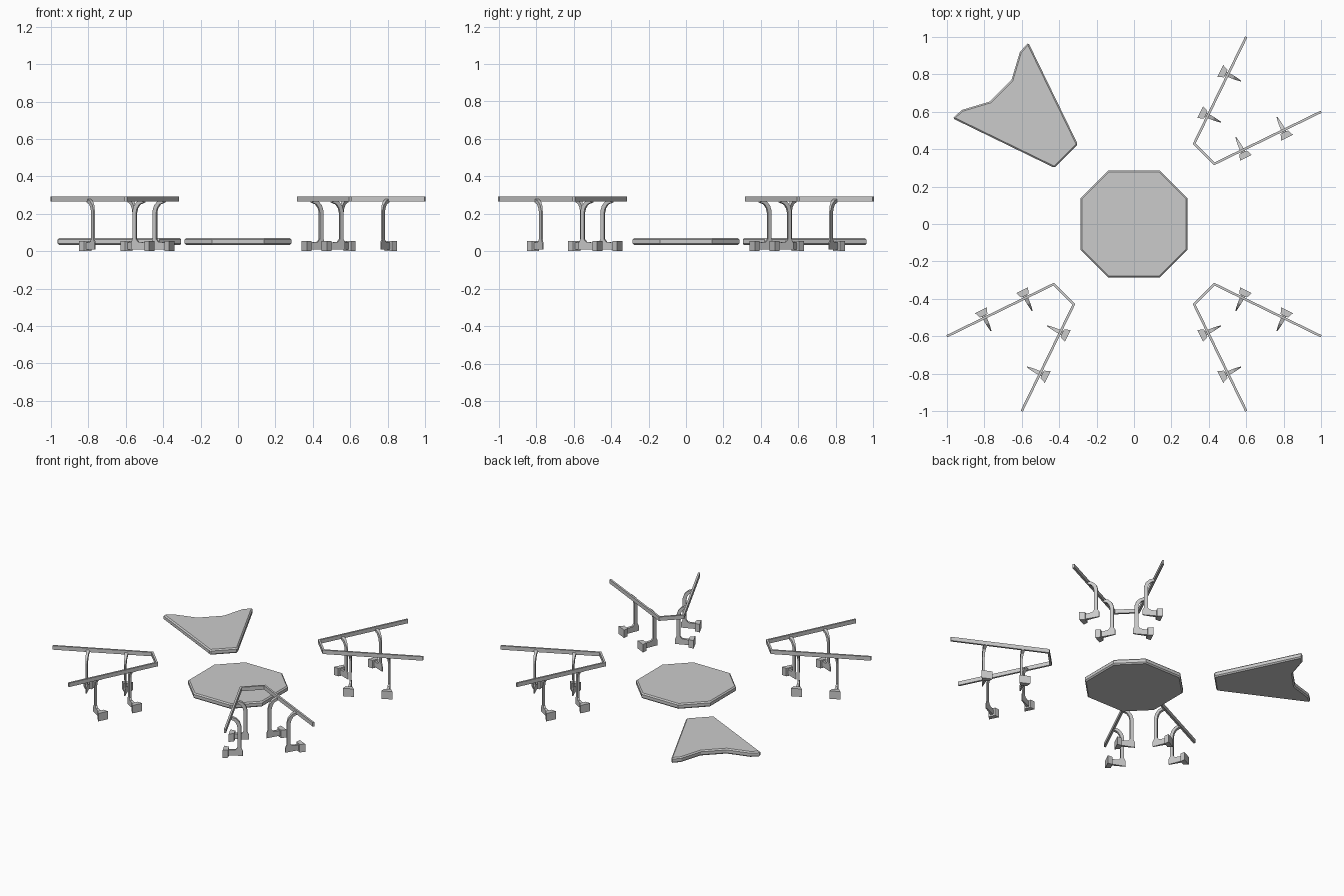
import bpy, bmesh
from mathutils import Vector

if "Cube" in bpy.data.objects:
    bpy.data.objects.remove(bpy.data.objects["Cube"])


def finish(name, bm):
    bmesh.ops.recalc_face_normals(bm, faces=bm.faces)
    me = bpy.data.meshes.new(name)
    bm.to_mesh(me)
    bm.free()
    ob = bpy.data.objects.new(name, me)
    bpy.context.collection.objects.link(ob)
    return ob


def prism(bm, bottom, top):
    """Solid between two matching loops of points."""
    a = [bm.verts.new(p) for p in bottom]
    b = [bm.verts.new(p) for p in top]
    n = len(a)
    bm.faces.new(a[::-1])
    bm.faces.new(b)
    for i in range(n):
        j = (i + 1) % n
        bm.faces.new((a[i], a[j], b[j], b[i]))


def slab(name, pts, z0, z1):
    bm = bmesh.new()
    prism(bm, [(x, y, z0) for x, y in pts], [(x, y, z1) for x, y in pts])
    ob = finish(name, bm)
    m = ob.modifiers.new("chamfer", 'BEVEL')
    m.width, m.segments, m.limit_method = 0.008, 1, 'ANGLE'
    m.angle_limit = 1.2
    return ob


# centre octagonal table
a, b = 0.285, 0.14
slab("octagon_slab", [(b, -a), (a, -b), (a, b), (b, a), (-b, a), (-a, b), (-a, -b), (-b, -a)], 0.033, 0.07)

# corner slab, symmetric about the diagonal
half = [(0.30, 0.425), (0.565, 0.97), (0.61, 0.92), (0.655, 0.77)]
outline = half + [(y, x) for x, y in half[::-1]]
slab("corner_slab", [(-x, y) for x, y in outline], 0.033, 0.07)

# rail path and support positions for the (+, +) corner
PATH = [Vector(p) for p in ((0.60, 1.0), (0.322, 0.43), (0.43, 0.322), (1.0, 0.60))]
ARM = (PATH[0] - PATH[1]).normalized()
INWARD = Vector((ARM.y, -ARM.x))
SUPPORTS = [(PATH[1] + ARM * d) for d in (0.165, 0.41)]

# bracket side profile: (distance inward, height, half thickness)
PROFILE = [(-0.022, 0.010, .010), (0.078, 0.010, .003), (0.078, 0.045, .003), (0.068, 0.065, .004),
           (0.068, 0.215, .004), (0.058, 0.245, .006), (0.035, 0.268, .009), (0.006, 0.278, .011),
           (-0.004, 0.278, .011), (-0.004, 0.262, .011), (0.025, 0.250, .009), (0.039, 0.230, .008),
           (0.045, 0.205, .007), (0.045, 0.065, .007), (0.033, 0.050, .008), (-0.022, 0.045, .010)]
# foot plan: (distance inward, sideways)
FOOT = [(-0.045, -0.035), (-0.012, -0.022), (-0.012, 0.022), (-0.045, 0.035)]


def rail(name, sx, sy):
    bm = bmesh.new()
    w = 0.0065
    # mitred offset of the open path on both sides
    segs = [(PATH[i + 1] - PATH[i]).normalized() for i in range(3)]
    nrm = [Vector((-s.y, s.x)) for s in segs]
    offs = [nrm[0]]
    for i in (0, 1):
        m = (nrm[i] + nrm[i + 1]).normalized()
        offs.append(m / m.dot(nrm[i]))
    offs.append(nrm[2])
    loop = [p + o * w for p, o in zip(PATH, offs)] + [p - o * w for p, o in zip(PATH[::-1], offs[::-1])]
    prism(bm, *[[(sx * p.x, sy * p.y, z) for p in loop] for z in (0.265, 0.292)])
    finish(name, bm)


def supports(name, sx, sy):
    bm_post, bm_foot = bmesh.new(), bmesh.new()
    for swap in (False, True):
        def place(c, u, v, z):
            p = c + INWARD * u + ARM * v
            x, y = (p.y, p.x) if swap else (p.x, p.y)
            return (sx * x, sy * y, z)
        for c in SUPPORTS:
            prism(bm_post, [place(c, u, -t, z) for u, z, t in PROFILE],
                  [place(c, u, t, z) for u, z, t in PROFILE])
            prism(bm_foot, *[[place(c, u, v, z) for u, v in FOOT] for z in (0.0, 0.055)])
    finish(name + "_brackets", bm_post)
    finish(name + "_feet", bm_foot)


# three corners carry bare rails on brackets
for label, sx, sy in (("back_right", 1, 1), ("front_right", 1, -1), ("front_left", -1, -1)):
    rail(label + "_rail", sx, sy)
    supports(label, sx, sy)
